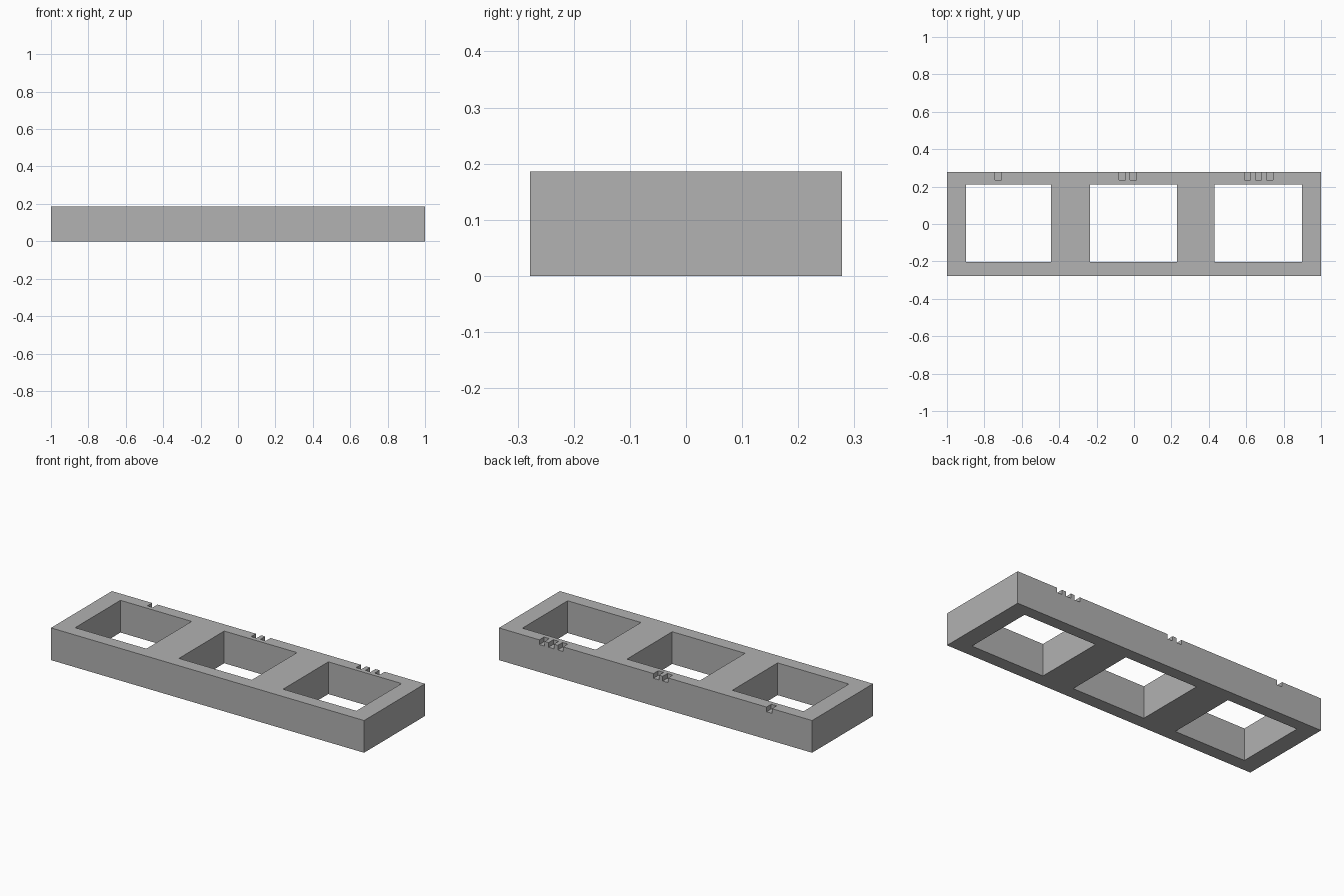
import bpy

# Remove the default cube
cube = bpy.data.objects.get("Cube")
if cube:
    bpy.data.objects.remove(cube, do_unlink=True)

HALF_Y = 0.278
HEIGHT = 0.186

grey = bpy.data.materials.new("plain grey")
grey.use_nodes = True
colour = (0.445, 0.445, 0.445, 1)
grey.diffuse_color = colour
grey.node_tree.nodes["Principled BSDF"].inputs["Base Color"].default_value = colour


def box(name, x, y, z):
    """Box spanning the (low, high) pairs x, y and z."""
    bpy.ops.mesh.primitive_cube_add(size=1)
    ob = bpy.context.object
    ob.name = ob.data.name = name
    for v in ob.data.vertices:
        v.co = [lo + (c + 0.5) * (hi - lo) for c, (lo, hi) in zip(v.co, (x, y, z))]
    ob.data.materials.append(grey)
    return ob


def cut(target, cutter):
    """Subtract the cutter from the target and discard it."""
    mod = target.modifiers.new("cut", 'BOOLEAN')
    mod.operation = 'DIFFERENCE'
    mod.solver = 'EXACT'
    mod.object = cutter
    bpy.context.view_layer.objects.active = target
    bpy.ops.object.modifier_apply(modifier=mod.name)
    bpy.data.objects.remove(cutter, do_unlink=True)


# Solid bar
frame = box("frame", (-1, 1), (-HALF_Y, HALF_Y), (0, HEIGHT))

# Three rectangular openings right through the bar
for x in ((-0.898, -0.443), (-0.235, 0.23), (0.43, 0.898)):
    cut(frame, box("opening_cutter", x, (-0.203, 0.21), (-0.1, HEIGHT + 0.1)))

# Counting notches on the back top edge: one, two and three
for start, count in ((-0.743, 1), (-0.08, 2), (0.59, 3)):
    for i in range(count):
        x = start + i * 0.059
        cut(frame, box("notch_cutter", (x, x + 0.034),
                       (0.235, HALF_Y + 0.1), (HEIGHT - 0.027, HEIGHT + 0.1)))
